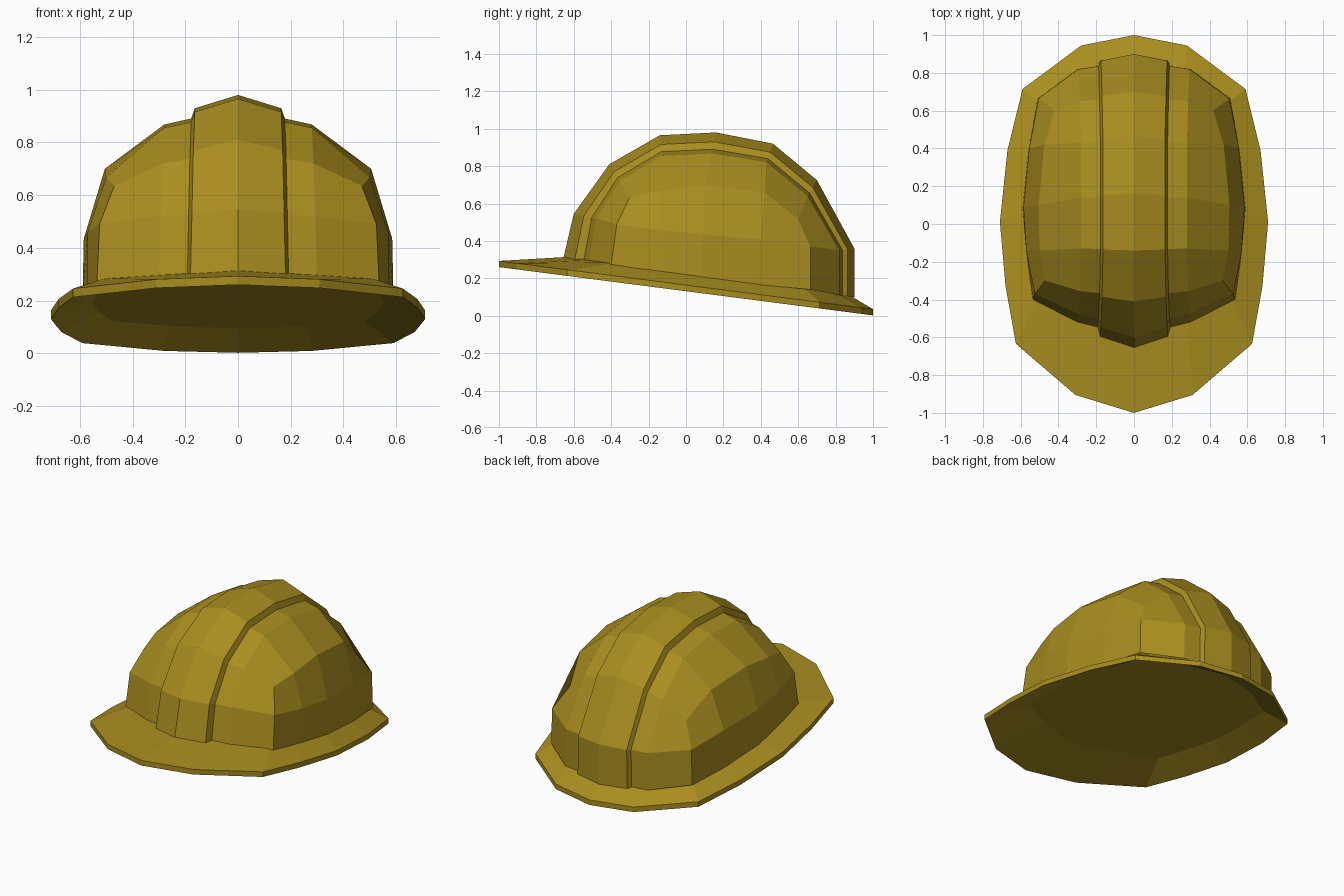
import bpy, bmesh

if "Cube" in bpy.data.objects:
    bpy.data.objects.remove(bpy.data.objects["Cube"])

mat = bpy.data.materials.new("gold_yellow")
mat.diffuse_color = (0.40, 0.27, 0.014, 1)
mat.use_nodes = True
mat.node_tree.nodes["Principled BSDF"].inputs["Base Color"].default_value = mat.diffuse_color


def base_z(y, lift=0.095):
    return 0.131 - 0.129 * y + lift


def half_object(name, strips, ngons=()):
    """Bridge rows of points in each strip, add ngons, then mirror across x."""
    bm = bmesh.new()
    for rows in strips:
        grid = [[bm.verts.new(p) for p in row] for row in rows]
        for a, b in zip(grid, grid[1:]):
            for i in range(len(a) - 1):
                bm.faces.new((a[i], b[i], b[i + 1], a[i + 1]))
    for loop in ngons:
        bm.faces.new([bm.verts.new(p) for p in loop])
    bmesh.ops.remove_doubles(bm, verts=bm.verts, dist=0.0005)
    bmesh.ops.recalc_face_normals(bm, faces=bm.faces)
    # make sure the half faces outward
    if sum(f.normal.dot(f.calc_center_median()) * f.calc_area() for f in bm.faces) < 0:
        bmesh.ops.reverse_faces(bm, faces=bm.faces)
    me = bpy.data.meshes.new(name)
    bm.to_mesh(me)
    bm.free()
    me.materials.append(mat)
    ob = bpy.data.objects.new(name, me)
    bpy.context.collection.objects.link(ob)
    mod = ob.modifiers.new("mirror", 'MIRROR')
    mod.use_axis[0] = True
    mod.merge_threshold = 0.001
    return ob


# Front-to-back profiles (y, z): ridge centre line and mid-shell line
centre = [(-.655, .31), (-.60, .545), (-.41, .81), (-.14, .965), (.16, .98),
          (.465, .92), (.70, .725), (.90, .36), (.90, .10)]
mid = [(-.52, .29), (-.48, .52), (-.355, .72), (-.13, .855), (.14, .868),
       (.43, .82), (.65, .64), (.82, .35), (.82, .11)]
# Corner arc where the top turns into the sides
corner = [(.535, -.40, .275), (.525, -.37, .49), (.47, -.30, .635),
          (.50, -.14, .668), (.505, .10, .70), (.475, .42, .66),
          (.42, .60, .515), (.505, .665, .37), (.51, .665, .14)]


def column(t, x_base, x_top):
    pts = []
    for i, (c, m) in enumerate(zip(centre, mid)):
        k = min(i, 8 - i, 3) / 3
        pts.append((x_base + (x_top - x_base) * k,
                    c[0] + (m[0] - c[0]) * t, c[1] + (m[1] - c[1]) * t))
    return pts


seam = column(.8, .192, .178)
mid_col = column(1, .30, .28)

# Raised centre ridge
half_object("centre_ridge", [[column(0, 0, 0), column(.45, .18, .164), seam]])

# Shell: top panels plus side panels
side_base = [(.57, -.15), (.59, .08), (.56, .38)]
side_low = [(x, y, base_z(y) - .01) for x, y in side_base]
side_mid = [(.57, -.145, .46), (.585, .09, .435), (.555, .40, .41)]
half_object("shell", [
    [seam, mid_col, corner],
    [corner[2:7],
     [corner[1]] + side_mid + [corner[7]],
     [corner[0]] + side_low + [corner[8]]],
])

# Tilted brim with a dished underside, matched point for point with the shell base
outline = [(0, -1), (.31, -.905), (.625, -.635), (.68, -.33), (.71, .01),
           (.67, .39), (.59, .715), (.28, .945), (0, 1)]
inner = ([(0, -.655), (.30, -.52), (.535, -.40)] + side_base
         + [(.51, .665), (.28, .82), (0, .90)])
under = [(x, y, base_z(y, 0)) for x, y in outline]
lip = [(x, y, base_z(y, .033)) for x, y in outline]
root = [(x * .94, y * .94, base_z(y * .94, .105)) for x, y in inner]
ceiling = [(x * .94, y * .94, base_z(y * .94, .072)) for x, y in inner]
half_object("brim", [[ceiling, under, lip, root]], [ceiling])
